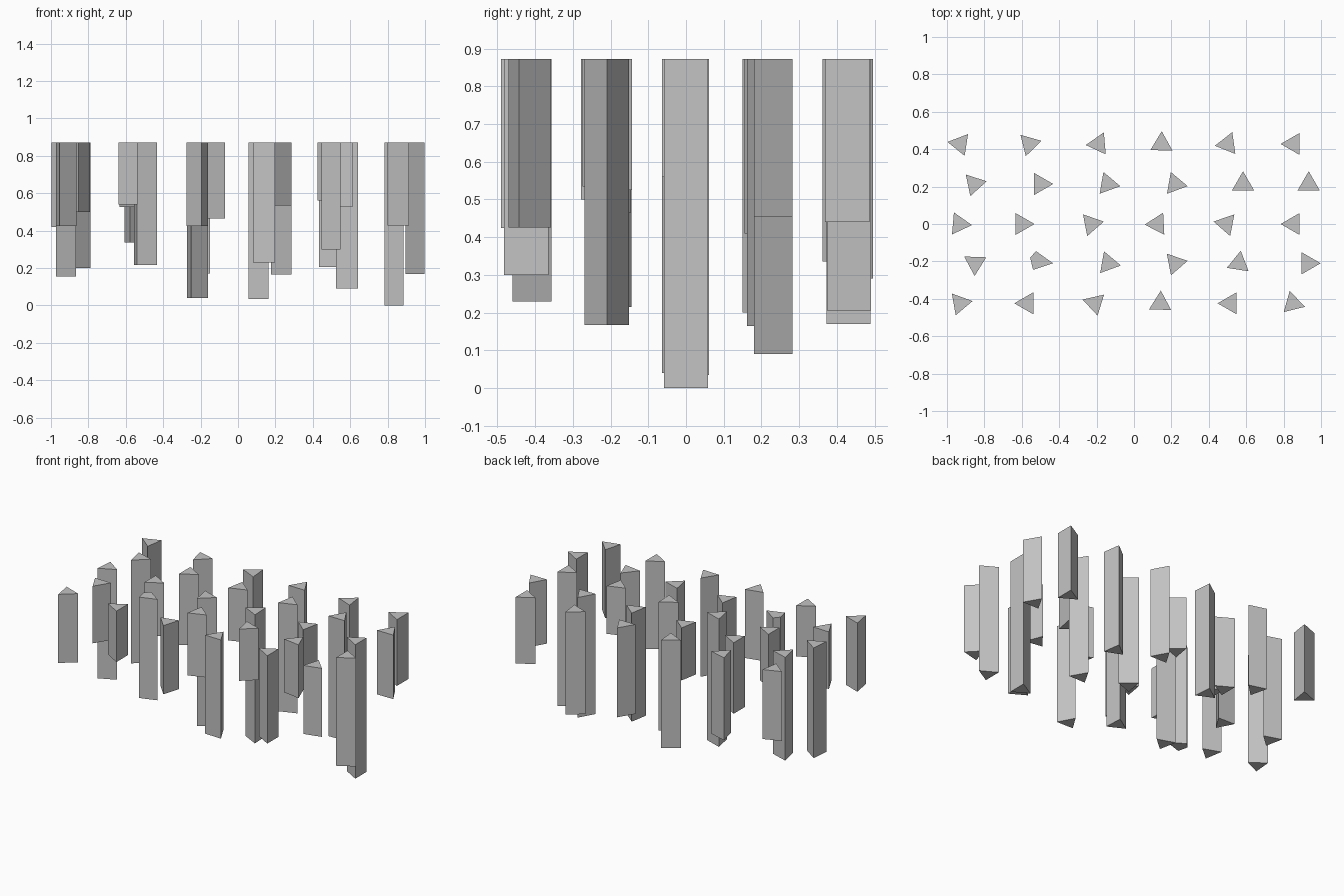
import bpy
import bmesh
from math import cos, sin, radians

old_cube = bpy.data.objects.get("Cube")
if old_cube:
    bpy.data.objects.remove(old_cube, do_unlink=True)

TOP = 0.872      # shared height of every upper end
RADIUS = 0.068   # circumradius of the triangular section

# One grey for the whole set
grey = bpy.data.materials.new("plain_grey")
grey.use_nodes = True
colour = (0.55, 0.55, 0.55, 1)
grey.diffuse_color = colour
shader = next(node for node in grey.node_tree.nodes if node.type == "BSDF_PRINCIPLED")
shader.inputs["Base Color"].default_value = colour


def triangle(x, y, turn):
    """Equilateral section with one corner pointing along the turn angle."""
    corners = []
    for step in range(3):
        angle = radians(turn + step * 120)
        corners.append((x + RADIUS * cos(angle), y + RADIUS * sin(angle)))
    return corners


def prism(name, outline, bottom):
    """Extrude a flat outline from its bottom height up to the shared top."""
    bm = bmesh.new()
    base = bm.faces.new([bm.verts.new((x, y, bottom)) for x, y in outline])
    extruded = bmesh.ops.extrude_face_region(bm, geom=[base], use_keep_orig=True)
    for item in extruded["geom"]:
        if isinstance(item, bmesh.types.BMVert):
            item.co.z = TOP
    bmesh.ops.recalc_face_normals(bm, faces=bm.faces[:])
    mesh = bpy.data.meshes.new(name)
    bm.to_mesh(mesh)
    bm.free()
    mesh.materials.append(grey)
    prism_object = bpy.data.objects.new(name, mesh)
    bpy.context.collection.objects.link(prism_object)
    return prism_object


# Staggered rows: depth, then (x position, turn, bottom height) for each prism
rows = {
    "back": (0.428, [(-.93, 51, .42), (-.56, 14, .335), (-.19, 65, .17),
                     (.147, 89, .29), (.5, 68, .205), (.852, 60, .44)]),
    "mid_back": (0.214, [(-.854, 12, .2), (-.5, 0, .41), (-.14, -10, .53),
                         (.22, -10, .165), (.583, 90, .09), (.934, 90, .455)]),
    "middle": (0, [(-.934, -5, .155), (-.6, 0, .525), (-.228, 11, .04),
                   (.125, 63, .035), (.492, 49, .56), (.852, 60, 0)]),
    "mid_front": (-0.21, [(-.85, 28, .5), None, (-.137, -10, .465),
                          (.22, 11, .535), (.56, 81, .525), (.93, 0, .167)]),
    "front": (-0.424, [(-.93, 10, .425), (-.572, 60, .54), (-.21, 43, .425),
                       (.141, 88, .23), (.515, 60, .3), (.849, -16, .426)]),
}

for row, (depth, prisms) in rows.items():
    for column, spec in enumerate(prisms, start=1):
        if spec:
            x, turn, bottom = spec
            prism(f"{row}_prism_{column}", triangle(x, depth, turn), bottom)

# The single prism with a clipped corner
prism("clipped_prism", [(-.555, -.18), (-.54, -.245), (-.433, -.21), (-.524, -.145)], .215)
